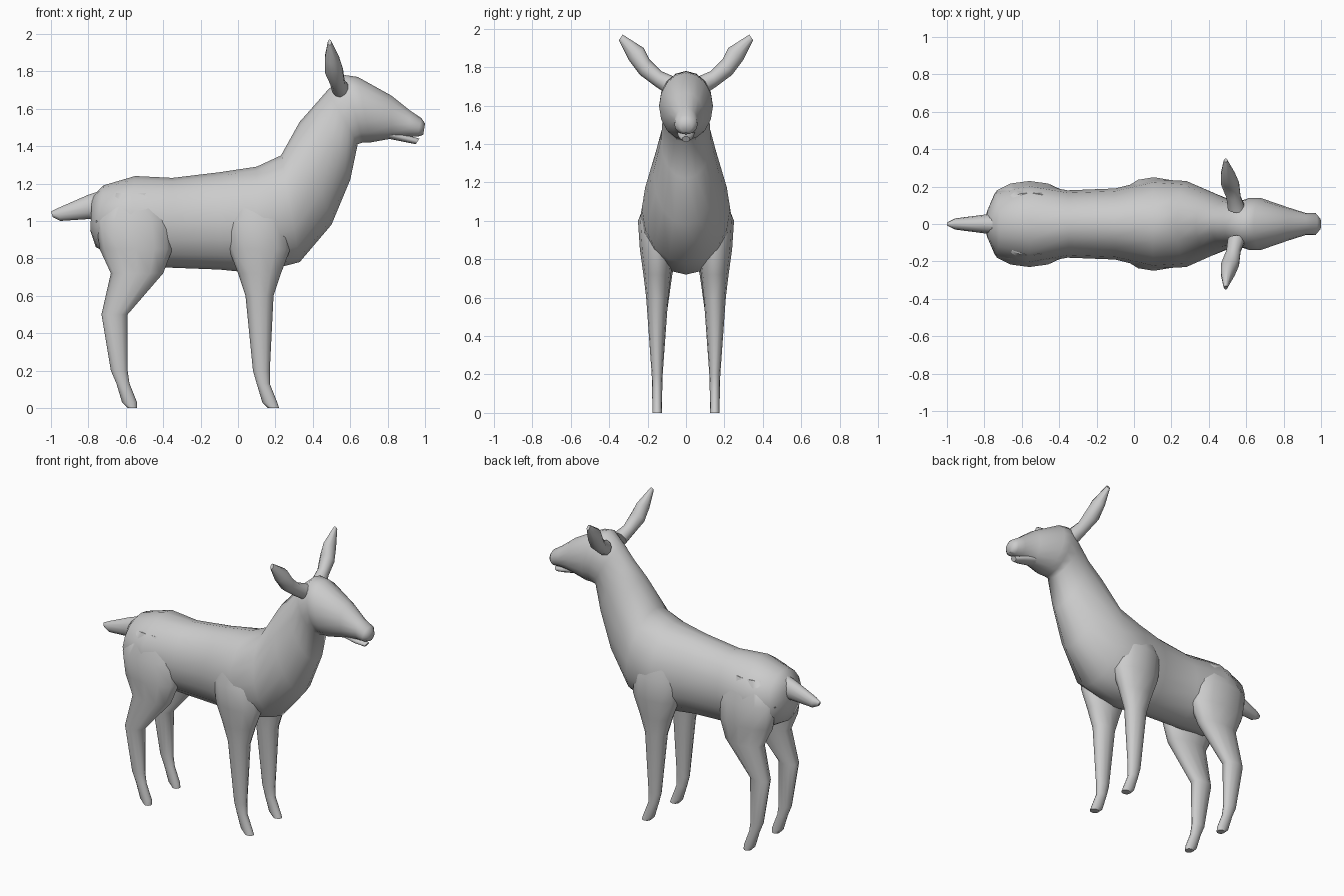
import bpy, bmesh, math
from mathutils import Vector

cube = bpy.data.objects.get("Cube")
if cube:
    bpy.data.objects.remove(cube, do_unlink=True)

GREY = (0.6, 0.6, 0.6, 1)
coat = bpy.data.materials.new("grey_coat")
coat.use_nodes = True
coat.diffuse_color = GREY
coat.node_tree.nodes["Principled BSDF"].inputs["Base Color"].default_value = GREY


def ring_points(start, end, half_width, sides):
    """Points of an ellipse spanning start to end, with the given half width."""
    middle, reach = (start + end) / 2, (start - end) / 2
    angles = [math.tau * step / sides for step in range(sides)]
    return [middle + reach * math.cos(angle) + half_width * math.sin(angle) for angle in angles]


def loft(name, rings, sides, mirrored=False):
    """Skin a row of rings into one closed, smooth part."""
    bm = bmesh.new()
    loops = [[bm.verts.new(point) for point in ring_points(*ring, sides)] for ring in rings]
    for lower, upper in zip(loops, loops[1:]):
        for this in range(sides):
            before = this - 1
            bm.faces.new((lower[before], lower[this], upper[this], upper[before]))
    bm.faces.new(loops[0])
    bm.faces.new(loops[-1])
    bmesh.ops.recalc_face_normals(bm, faces=bm.faces)
    mesh = bpy.data.meshes.new(name)
    bm.to_mesh(mesh)
    bm.free()
    mesh.materials.append(coat)
    part = bpy.data.objects.new(name, mesh)
    bpy.context.collection.objects.link(part)
    if mirrored:
        mirror = part.modifiers.new("mirror", "MIRROR")
        mirror.use_axis = (False, True, False)
        mirror.use_mirror_merge = False
    bpy.ops.object.select_all(action="DESELECT")
    part.select_set(True)
    bpy.context.view_layer.objects.active = part
    bpy.ops.object.shade_smooth_by_angle(angle=math.radians(60))


def section(top, bottom, width):
    """Cross-section on the centre line; top and bottom are (x, z)."""
    return (Vector((top[0], 0, top[1])),
            Vector((bottom[0], 0, bottom[1])),
            Vector((0, width, 0)))


def leg_section(height, back, front, lean):
    """Level slice of a leg, thickening with height and closing into the flank."""
    width = min(0.025 + 0.09 * height ** 2, 0.4 * (1.25 - height))
    side = 0.15 - lean * height
    return (Vector((back, side, height)),
            Vector((front, side, height)),
            Vector((0, width, 0)))


def ear_section(inner, outer, along, depth):
    """Slice of an ear; inner and outer are (y, z), leaning back toward the tip."""
    x = 0.55 - 0.06 * along
    return (Vector((x, inner[0], inner[1])),
            Vector((x, outer[0], outer[1])),
            Vector((depth, 0, 0)))


# Trunk, neck and head in one skin, from rump to nose
loft("body", [
    section(top=(-0.78, 1.13), bottom=(-0.79, 0.95), width=0.07),
    section(top=(-0.72, 1.19), bottom=(-0.76, 0.86), width=0.17),
    section(top=(-0.55, 1.24), bottom=(-0.6, 0.77), width=0.22),
    section(top=(-0.35, 1.23), bottom=(-0.36, 0.75), width=0.18),
    section(top=(-0.1, 1.26), bottom=(-0.1, 0.74), width=0.19),
    section(top=(0.1, 1.29), bottom=(0.1, 0.72), width=0.24),
    section(top=(0.23, 1.35), bottom=(0.33, 0.78), width=0.23),
    section(top=(0.33, 1.53), bottom=(0.5, 0.98), width=0.17),
    section(top=(0.41, 1.62), bottom=(0.6, 1.22), width=0.13),
    section(top=(0.48, 1.7), bottom=(0.64, 1.41), width=0.12),
    section(top=(0.57, 1.78), bottom=(0.67, 1.42), width=0.14),
    section(top=(0.64, 1.77), bottom=(0.71, 1.42), width=0.14),
    section(top=(0.82, 1.67), bottom=(0.82, 1.44), width=0.09),
    section(top=(0.92, 1.59), bottom=(0.91, 1.45), width=0.06),
    section(top=(0.98, 1.55), bottom=(0.96, 1.45), width=0.06),
    section(top=(1, 1.52), bottom=(0.99, 1.46), width=0.03),
], sides=16)

# Lower jaw, set under the mouth line
loft("lower_jaw", [
    section(top=(0.8, 1.5), bottom=(0.8, 1.44), width=0.05),
    section(top=(0.9, 1.46), bottom=(0.9, 1.42), width=0.04),
    section(top=(0.97, 1.44), bottom=(0.95, 1.41), width=0.02),
], sides=12)

# Tail, tapering back from the rump
loft("tail", [
    section(top=(-0.68, 1.18), bottom=(-0.7, 1), width=0.06),
    section(top=(-0.8, 1.14), bottom=(-0.8, 1.01), width=0.05),
    section(top=(-0.96, 1.07), bottom=(-0.95, 1), width=0.03),
    section(top=(-1, 1.05), bottom=(-0.99, 1.02), width=0.01),
], sides=12)

# Hind legs, from haunch through hock to hoof
loft("hind_legs", [
    leg_section(height=1.15, back=-0.66, front=-0.45, lean=0.02),
    leg_section(height=1, back=-0.76, front=-0.36, lean=0.02),
    leg_section(height=0.85, back=-0.74, front=-0.35, lean=0.02),
    leg_section(height=0.72, back=-0.68, front=-0.4, lean=0.01),
    leg_section(height=0.5, back=-0.73, front=-0.59, lean=0),
    leg_section(height=0.2, back=-0.68, front=-0.59, lean=0),
    leg_section(height=0.13, back=-0.65, front=-0.58, lean=0),
    leg_section(height=0.03, back=-0.62, front=-0.54, lean=0),
    leg_section(height=0, back=-0.59, front=-0.54, lean=0),
], sides=12, mirrored=True)

# Front legs, from shoulder to hoof
loft("front_legs", [
    leg_section(height=1.15, back=0, front=0.18, lean=0),
    leg_section(height=1, back=-0.06, front=0.27, lean=0),
    leg_section(height=0.85, back=-0.05, front=0.28, lean=0),
    leg_section(height=0.72, back=0, front=0.23, lean=0),
    leg_section(height=0.6, back=0.04, front=0.19, lean=0),
    leg_section(height=0.2, back=0.08, front=0.17, lean=0),
    leg_section(height=0.13, back=0.1, front=0.17, lean=0),
    leg_section(height=0.03, back=0.13, front=0.21, lean=0),
    leg_section(height=0, back=0.16, front=0.22, lean=0),
], sides=12, mirrored=True)

# Ears, broad in the middle and pointed at the tip
loft("ears", [
    ear_section(inner=(0.06, 1.75), outer=(0.1, 1.66), along=0, depth=0.05),
    ear_section(inner=(0.13, 1.78), outer=(0.16, 1.7), along=0.3, depth=0.04),
    ear_section(inner=(0.19, 1.84), outer=(0.24, 1.76), along=0.6, depth=0.05),
    ear_section(inner=(0.22, 1.9), outer=(0.3, 1.84), along=0.8, depth=0.04),
    ear_section(inner=(0.33, 1.97), outer=(0.35, 1.94), along=1, depth=0.01),
], sides=10, mirrored=True)
